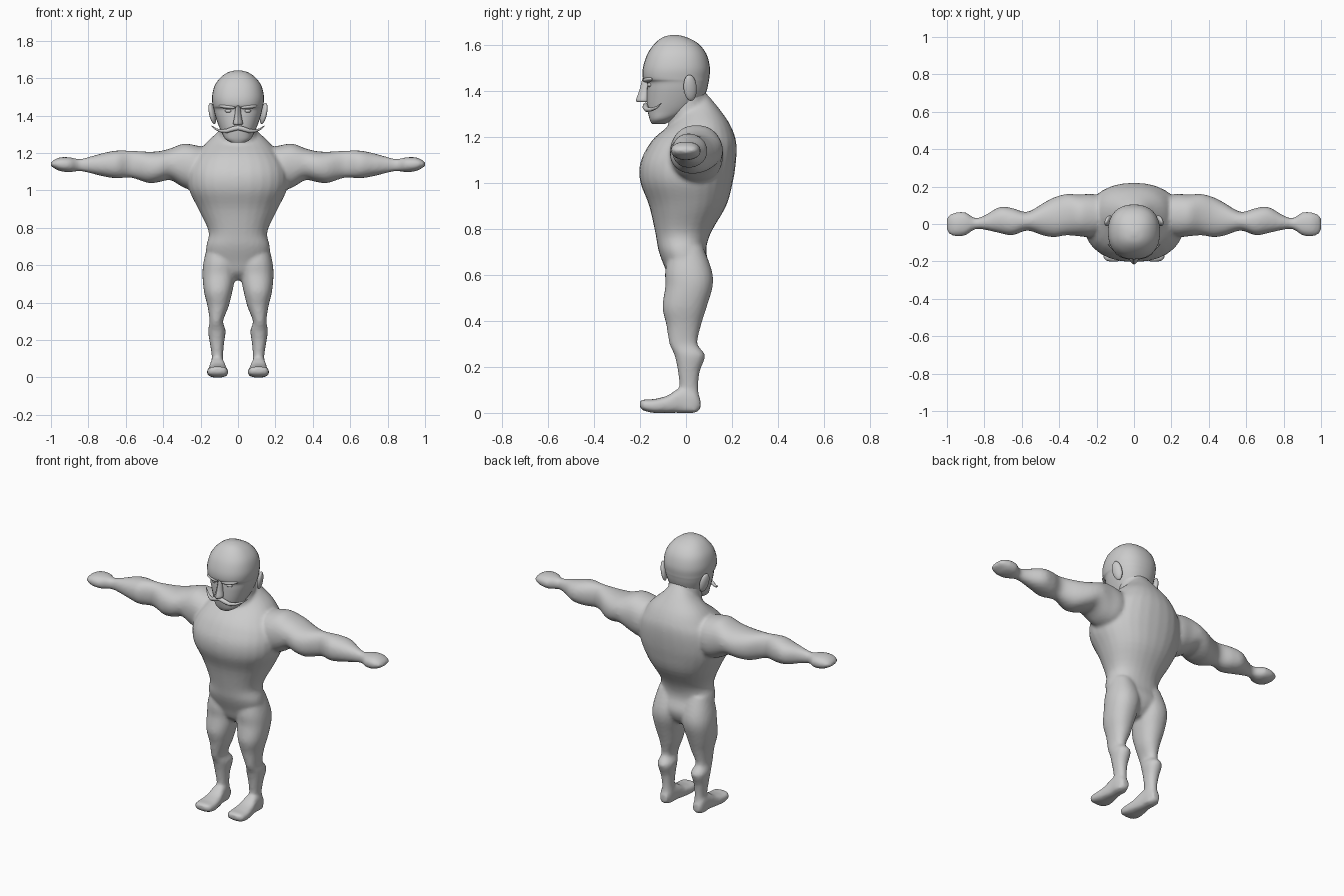
import bpy, bmesh, math
from mathutils import Vector


def spline(rows, steps=4):
    """Catmull-Rom interpolation of loft rows."""
    out = []
    for i in range(len(rows) - 1):
        p = [rows[max(0, min(len(rows) - 1, i + k))] for k in (-1, 0, 1, 2)]
        for s in range(steps):
            t = s / steps
            out.append([0.5 * (2 * b + (c - a) * t + (2 * a - 5 * b + 4 * c - d) * t * t
                               + (3 * b - a - 3 * c + d) * t ** 3) for a, b, c, d in zip(*p)])
    return out + [list(rows[-1])]


PLACE = {'z': lambda t, u, v: (u, v, t), 'x': lambda t, u, v: (t, u, v), 'y': lambda t, u, v: (u, t, v)}


def loft(bm, rows, axis='z', power=2.0, side=1, n=28, steps=4):
    """Rows are (position, u min, u max, v min, v max) along the axis."""
    rings = []
    for t, u0, u1, v0, v1 in spline(rows, steps):
        ring = []
        for k in range(n):
            a = 2 * math.pi * k / n
            c, s = math.cos(a), math.sin(a)
            u = (u0 + u1) / 2 + (u1 - u0) / 2 * math.copysign(abs(c) ** (2 / power), c)
            v = (v0 + v1) / 2 + (v1 - v0) / 2 * math.copysign(abs(s) ** (2 / power), s)
            x, y, z = PLACE[axis](t, u, v)
            ring.append(bm.verts.new((x * side, y, z)))
        rings.append(ring)
    faces = [bm.faces.new(rings[0]), bm.faces.new(rings[-1])]
    for a, b in zip(rings, rings[1:]):
        for k in range(n):
            faces.append(bm.faces.new((a[k], a[(k + 1) % n], b[(k + 1) % n], b[k])))
    bmesh.ops.recalc_face_normals(bm, faces=faces)


def sym(rows):
    return [(z, -w, w, a, b) for z, w, a, b in rows]


def finish(bm, name, angle=50):
    me = bpy.data.meshes.new(name)
    bm.to_mesh(me)
    bm.free()
    ob = bpy.data.objects.new(name, me)
    bpy.context.collection.objects.link(ob)
    bpy.ops.object.select_all(action='DESELECT')
    ob.select_set(True)
    bpy.context.view_layer.objects.active = ob
    bpy.ops.object.shade_smooth_by_angle(angle=math.radians(angle))
    return ob


# Body: torso, neck, arms, legs and feet fused into one skin
bm = bmesh.new()
loft(bm, sym([(.52, .03, -.02, .05), (.56, .12, -.065, .09), (.62, .165, -.088, .108),
              (.70, .17, -.118, .088), (.78, .157, -.133, .107), (.90, .212, -.16, .175),
              (1.0, .26, -.198, .203), (1.08, .268, -.2, .216), (1.15, .25, -.17, .22),
              (1.20, .215, -.132, .213), (1.26, .165, -.06, .187), (1.32, .10, -.02, .145),
              (1.375, .05, .02, .10)]), power=2.2)
loft(bm, sym([(1.12, .1, -.08, .1), (1.25, .1, -.078, .1), (1.4, .095, -.07, .085)]))
arm = [(.12, -.04, .14, 1.03, 1.22), (.22, -.07, .16, 1.0, 1.24), (.29, -.066, .158, 1.015, 1.25),
       (.36, -.06, .16, 1.055, 1.225), (.42, -.07, .145, 1.045, 1.21), (.48, -.063, .115, 1.04, 1.207),
       (.57, -.035, .065, 1.068, 1.212), (.65, -.06, .085, 1.065, 1.213), (.72, -.048, .09, 1.075, 1.2),
       (.80, -.03, .045, 1.095, 1.178), (.85, -.028, .032, 1.103, 1.168), (.90, -.06, .062, 1.098, 1.177),
       (.95, -.066, .062, 1.103, 1.177), (.985, -.055, .05, 1.12, 1.163), (1.0, -.035, .035, 1.13, 1.15)]
leg = [(.72, .03, .16, -.07, .075), (.62, .008, .184, -.09, .112), (.55, .012, .19, -.09, .116),
       (.46, .03, .182, -.102, .09), (.38, .05, .163, -.085, .065), (.30, .08, .152, -.072, .05),
       (.25, .066, .16, -.05, .083), (.18, .075, .15, -.035, .06), (.11, .08, .14, -.03, .053),
       (.05, .075, .147, -.05, .06), (.01, .078, .147, -.03, .055)]
foot = [(.063, .09, .13, .015, .06), (.035, .08, .145, .0, .1), (-.03, .07, .15, .0, .105),
        (-.08, .06, .158, 0, .075), (-.14, .052, .166, 0, .06), (-.185, .058, .162, .01, .058),
        (-.2, .08, .14, .022, .052)]
for s in (1, -1):
    loft(bm, arm, 'x', 2.2, s)
    loft(bm, leg, 'z', 2.2, s)
    loft(bm, foot, 'y', 2.8, s)
body = finish(bm, "body")
rm = body.modifiers.new("fuse", 'REMESH')
rm.mode = 'VOXEL'
rm.voxel_size = 0.01
rm.use_smooth_shade = True
sm = body.modifiers.new("relax", 'SMOOTH')
sm.factor = 0.5
sm.iterations = 4

# Head: jaw, recessed eye line, brow and bald dome
bm = bmesh.new()
loft(bm, sym([(1.255, .035, -.148, -.09), (1.275, .068, -.158, -.05), (1.31, .088, -.166, .03),
              (1.35, .105, -.17, .07), (1.40, .122, -.17, .09), (1.435, .13, -.17, .098),
              (1.453, .135, -.187, .101), (1.50, .139, -.187, .104), (1.56, .125, -.167, .088),
              (1.605, .092, -.135, .052), (1.632, .052, -.1, .002), (1.642, .012, -.062, -.038)]),
     power=2.3, n=32)
finish(bm, "head", 60)

# Nose wedge
bm = bmesh.new()
loft(bm, sym([(1.455, .012, -.189, -.15), (1.40, .018, -.203, -.15), (1.36, .026, -.217, -.15),
              (1.35, .02, -.212, -.15)]), power=1.5, n=12)
finish(bm, "nose", 40)


def blob(name, loc, size, tilt):
    bm = bmesh.new()
    bmesh.ops.create_uvsphere(bm, u_segments=20, v_segments=12, radius=1)
    bmesh.ops.scale(bm, vec=size, verts=bm.verts)
    ob = finish(bm, name)
    ob.location, ob.rotation_euler = loc, tilt


# Ears, eyes and brows, on both sides
for s, tag in ((1, "left"), (-1, "right")):
    blob(tag + "_ear", (s * .137, .018, 1.412), (.016, .03, .058), (.15, s * .16, s * .35))
    blob(tag + "_eye", (s * .05, -.153, 1.425), (.02, .015, .011), (0, 0, s * .2))
    blob(tag + "_brow", (s * .058, -.164, 1.447), (.048, .018, .011), (0, s * -.1, s * .38))

# Moustache: tapered tube with raised tips
cu = bpy.data.curves.new("moustache", 'CURVE')
cu.dimensions = '3D'
cu.bevel_depth = .013
cu.bevel_resolution = 3
cu.use_fill_caps = True
sp = cu.splines.new('POLY')
half = [(0, -.174, 1.335, 1), (.03, -.176, 1.328, 1), (.06, -.17, 1.318, .85), (.09, -.15, 1.318, .6),
        (.12, -.125, 1.328, .4), (.14, -.108, 1.345, .15)]
path = [(-x, y, z, r) for x, y, z, r in reversed(half[1:])] + half
sp.points.add(len(path) - 1)
for p, (x, y, z, r) in zip(sp.points, path):
    p.co = (x, y, z, 1)
    p.radius = r
sp.use_smooth = True
bpy.context.collection.objects.link(bpy.data.objects.new("moustache", cu))
